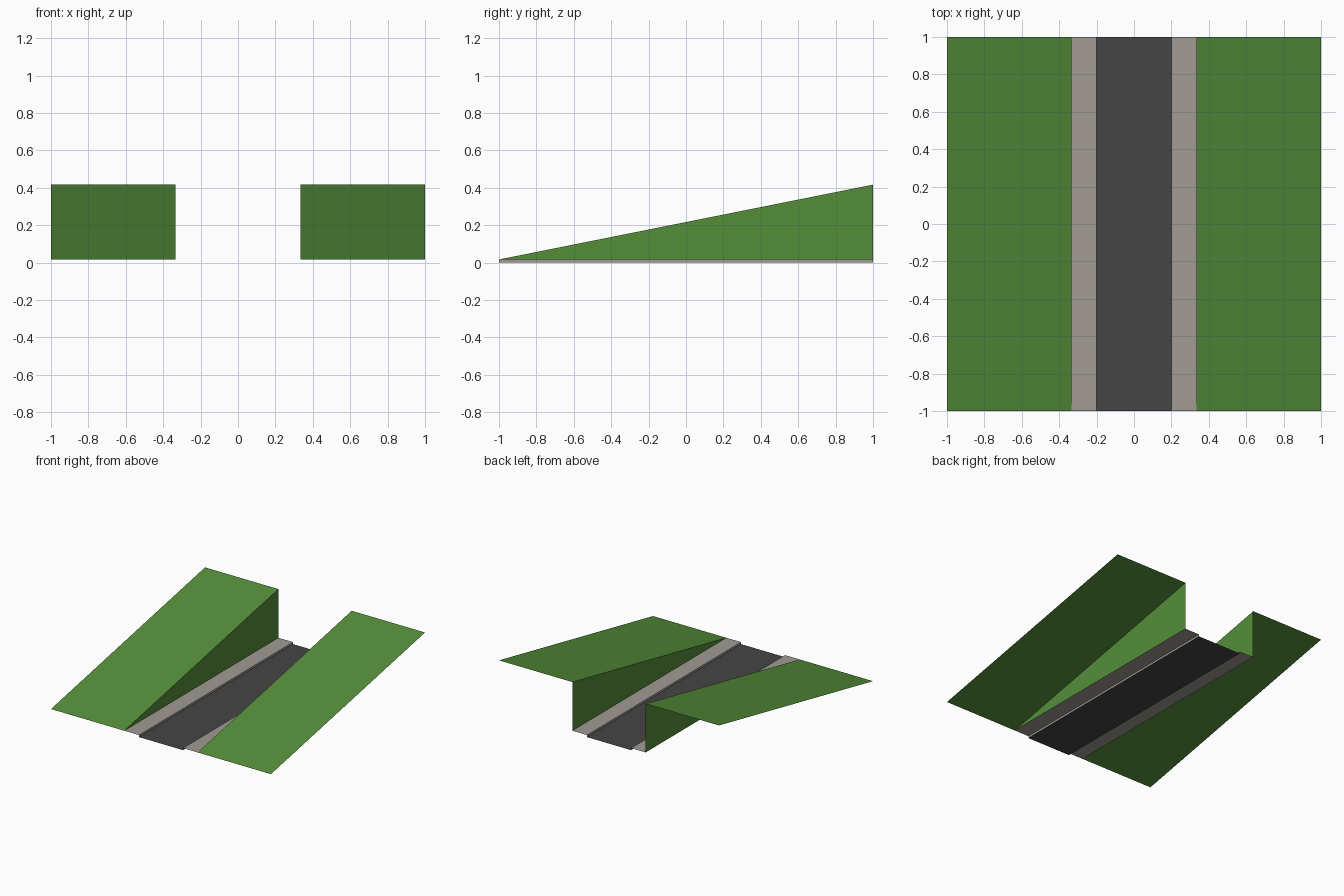
import bpy
from mathutils import Vector

cube = bpy.data.objects.get("Cube")
if cube:
    bpy.data.objects.remove(cube, do_unlink=True)

ROAD = 0.2        # half width of the road
BANK = 1 / 3      # inner edge of the grass banks
KERB = 1 / 60     # kerb height
TOP = KERB + 0.4  # height of the banks at the back


def material(name, rgb):
    mat = bpy.data.materials.new(name)
    mat.use_nodes = True
    colour = (*rgb, 1)
    mat.diffuse_color = colour
    mat.node_tree.nodes["Principled BSDF"].inputs["Base Color"].default_value = colour
    return mat


asphalt = material("dark asphalt", (0.060, 0.060, 0.060))
concrete = material("warm grey concrete", (0.356, 0.328, 0.296))
grass = material("grass green", (0.089, 0.271, 0.042))


def sheet(name, faces, mat, side=1):
    """Open sheet from (corners, facing) pairs; side -1 mirrors it in x."""
    verts, polys = [], []
    for corners, facing in faces:
        pts = [Vector((x * side, y, z)) for x, y, z in corners]
        want = Vector((facing[0] * side, facing[1], facing[2]))
        if (pts[1] - pts[0]).cross(pts[2] - pts[0]).dot(want) < 0:
            pts.reverse()
        polys.append(range(len(verts), len(verts) + len(pts)))
        verts += pts
    mesh = bpy.data.meshes.new(name)
    mesh.from_pydata(verts, [], [list(p) for p in polys])
    mesh.materials.append(mat)
    obj = bpy.data.objects.new(name, mesh)
    bpy.context.collection.objects.link(obj)
    return obj


def strip(a, b):
    """Quad running front to back between two (x, front z, back z) edges."""
    return [(a[0], -1, a[1]), (b[0], -1, b[1]), (b[0], 1, b[2]), (a[0], 1, a[2])]


UP, INWARD = (0, 0, 1), (-1, 0, 0)

# Road surface
sheet("road", [(strip((-ROAD, 0, 0), (ROAD, 0, 0)), UP)], asphalt)

for label, side in (("left", 1), ("right", -1)):
    # Pavement with its kerb face
    sheet(label + "_pavement", [
        (strip((ROAD, KERB, KERB), (BANK, KERB, KERB)), UP),
        (strip((ROAD, 0, 0), (ROAD, KERB, KERB)), INWARD),
    ], concrete, side)

    # Rising grass bank with its wedge-shaped inner wall
    sheet(label + "_bank", [
        (strip((BANK, KERB, TOP), (1, KERB, TOP)), UP),
        ([(BANK, -1, KERB), (BANK, 1, KERB), (BANK, 1, TOP)], INWARD),
    ], grass, side)
